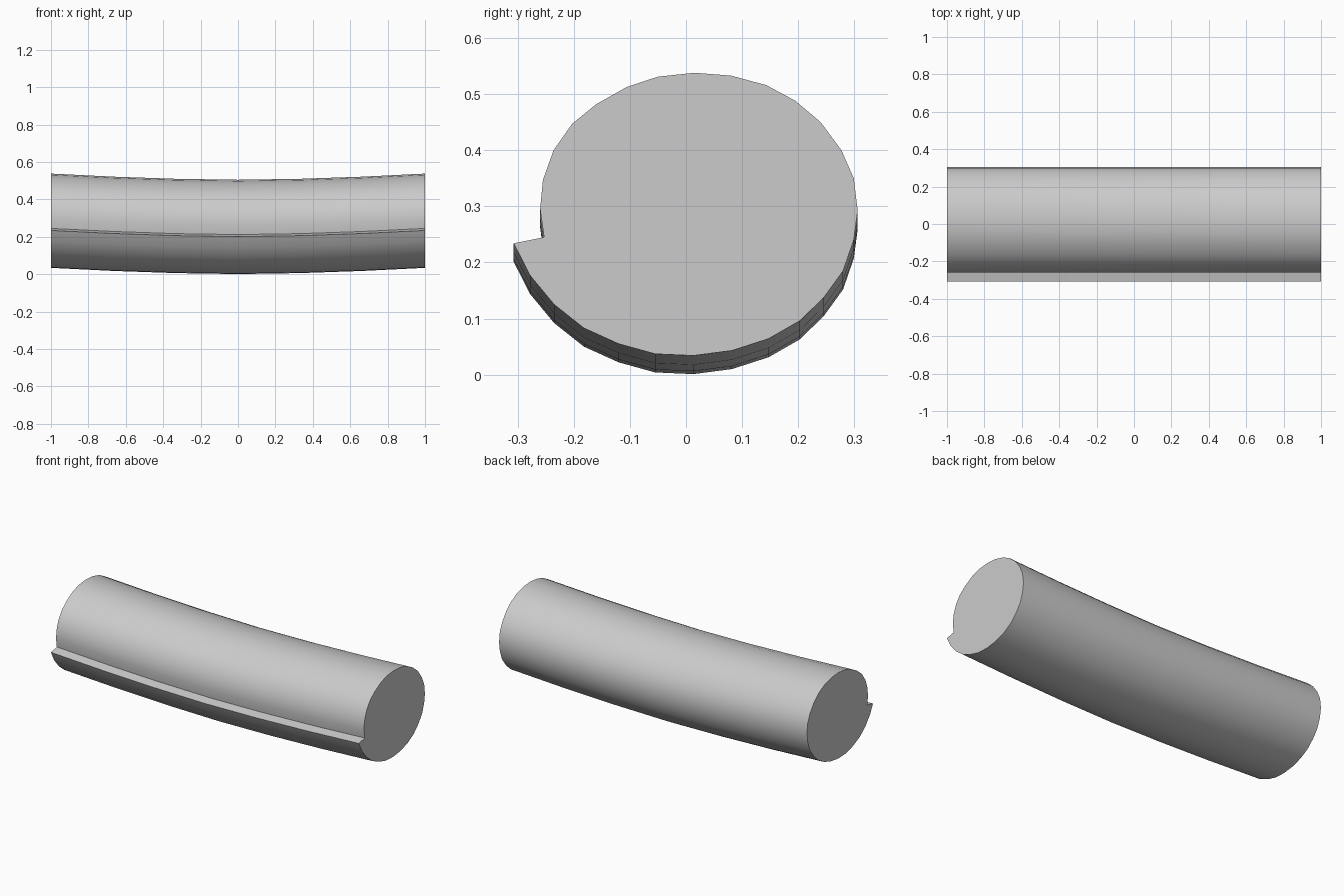
import bpy, bmesh, math

if "Cube" in bpy.data.objects:
    bpy.data.objects.remove(bpy.data.objects["Cube"])

# Cross-section (y, z) of the roll at its raised end, with the loose flap edge at the front
profile = [(-.307, .234), (-.278, .177), (-.235, .125), (-.182, .083), (-.12, .055),
           (-.055, .037), (.013, .034), (.082, .043), (.147, .064), (.203, .096),
           (.246, .138), (.28, .185), (.299, .24), (.306, .292), (.299, .35),
           (.277, .40), (.24, .45), (.195, .488), (.143, .516), (.08, .533),
           (.015, .538), (-.05, .531), (-.105, .513), (-.16, .482), (-.203, .447),
           (-.236, .40), (-.255, .347), (-.26, .295), (-.253, .245)]
sag = 0.033
steps = 6

# Sweep the section along a gently sagging line
bm = bmesh.new()
rings = []
for i in range(steps + 1):
    x = -1 + 2 * i / steps
    drop = sag * (1 - abs(x) ** 1.7)
    rings.append([bm.verts.new((x, y, z - drop)) for y, z in profile])
n = len(profile)
for a, b in zip(rings, rings[1:]):
    for j in range(n):
        k = (j + 1) % n
        bm.faces.new((a[j], a[k], b[k], b[j]))

# Flat ends
bm.faces.new(rings[0])
bm.faces.new(rings[-1])
bmesh.ops.recalc_face_normals(bm, faces=bm.faces)

mesh = bpy.data.meshes.new("bedroll")
bm.to_mesh(mesh)
bm.free()
roll = bpy.data.objects.new("bedroll", mesh)
bpy.context.collection.objects.link(roll)
bpy.context.view_layer.objects.active = roll
roll.select_set(True)
bpy.ops.object.shade_smooth_by_angle(angle=math.radians(35))
